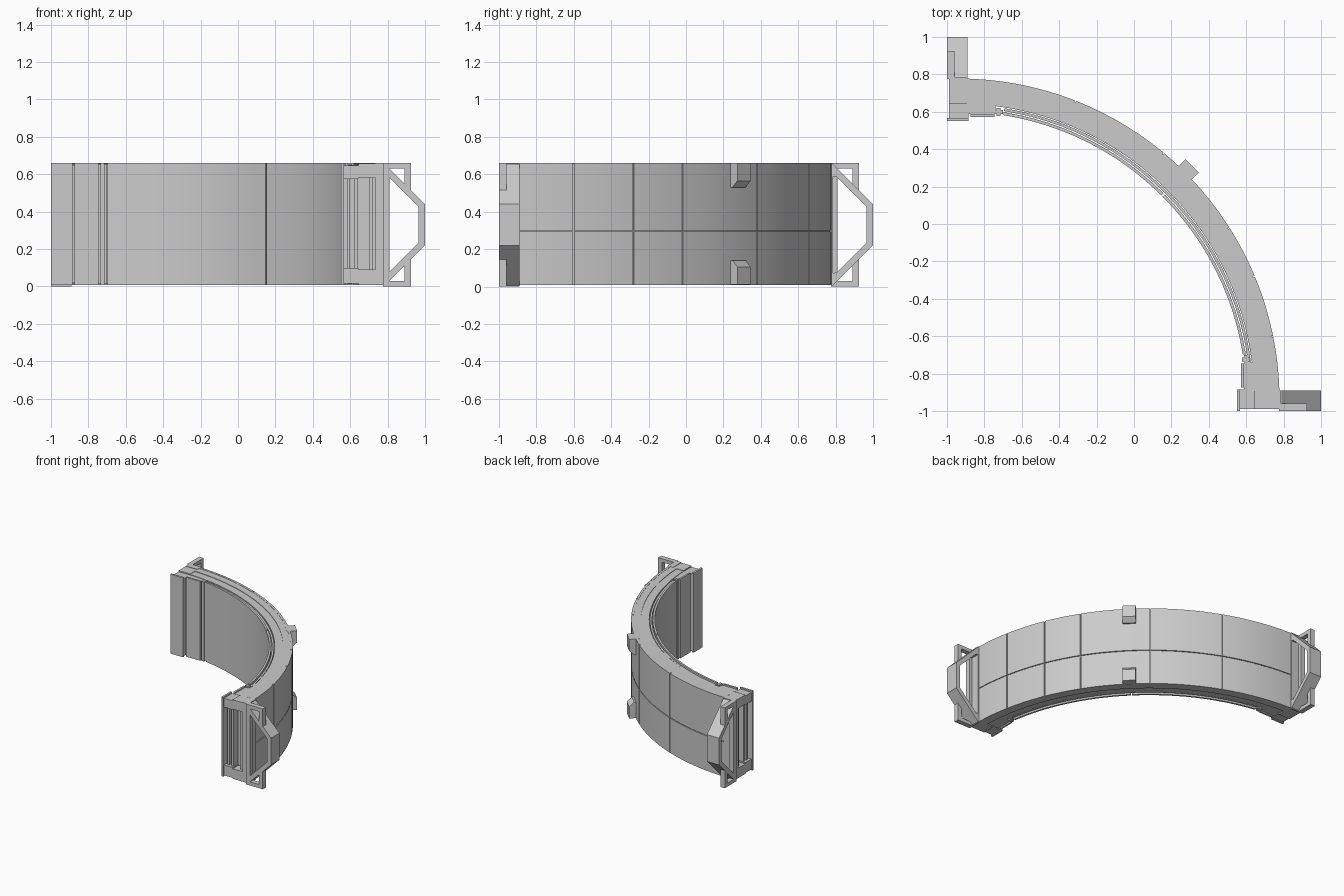
import bpy, bmesh
from math import radians, cos, sin, ceil

if "Cube" in bpy.data.objects:
    bpy.data.objects.remove(bpy.data.objects["Cube"])

CX = CY = -0.94         # centre of the quarter ring
BOT, TOP = 0.008, 0.66


def finish(bm, name, mirror=False, smooth=False):
    if mirror:          # reflect across the diagonal x = y
        dup = bmesh.ops.duplicate(bm, geom=bm.verts[:] + bm.edges[:] + bm.faces[:])
        for v in dup["geom"]:
            if isinstance(v, bmesh.types.BMVert):
                v.co.x, v.co.y = v.co.y, v.co.x
    bmesh.ops.recalc_face_normals(bm, faces=bm.faces[:])
    me = bpy.data.meshes.new(name)
    bm.to_mesh(me)
    bm.free()
    ob = bpy.data.objects.new(name, me)
    bpy.context.collection.objects.link(ob)
    if smooth:
        bpy.ops.object.select_all(action='DESELECT')
        bpy.context.view_layer.objects.active = ob
        ob.select_set(True)
        bpy.ops.object.shade_smooth_by_angle(angle=radians(25))
    return ob


def loft(bm, rings):
    """Closed solid from a list of matching cross-section rings."""
    vs = [[bm.verts.new(p) for p in ring] for ring in rings]
    n = len(vs[0])
    for a, b in zip(vs, vs[1:]):
        for i in range(n):
            j = (i + 1) % n
            bm.faces.new((a[i], a[j], b[j], b[i]))
    bm.faces.new(vs[0])
    bm.faces.new(vs[-1][::-1])


def arc(bm, r0, r1, a0, a1, z0, z1):
    """Ring sector of rectangular section, angles in degrees."""
    n = max(1, ceil((a1 - a0) / 3))
    rings = []
    for i in range(n + 1):
        t = radians(a0 + (a1 - a0) * i / n)
        rings.append([(CX + r * cos(t), CY + r * sin(t), z)
                      for r, z in ((r0, z0), (r1, z0), (r1, z1), (r0, z1))])
    loft(bm, rings)


def prism(bm, xz, y0, y1):
    loft(bm, [[(x, y, z) for x, z in xz] for y in (y0, y1)])


def box(bm, x0, x1, y0, y1, z0, z1):
    prism(bm, [(x0, z0), (x1, z0), (x1, z1), (x0, z1)], y0, y1)


# Curved wall core with a stepped top
bm = bmesh.new()
arc(bm, 1.583, 1.645, 1.7, 88.3, BOT + 0.008, 0.654)
arc(bm, 1.645, 1.708, 1.7, 88.3, BOT, 0.658)
finish(bm, "wall_core", smooth=True)

# Outer skin panels, separated by narrow seams
bm = bmesh.new()
seams = [1.7, 11.4, 22.6, 32.4, 50.2, 68.6, 88.3]
for a0, a1 in zip(seams, seams[1:]):
    for z0, z1 in ((BOT, 0.293), (0.299, TOP)):
        arc(bm, 1.70, 1.718, a0 + 0.1, a1 - 0.1, z0, z1)
finish(bm, "outer_panels", smooth=True)

# Inner lining: two panels meeting at the middle, and a backing layer
bm = bmesh.new()
for a0, a1 in ((9.0, 44.8), (45.2, 81.0)):
    arc(bm, 1.541, 1.557, a0, a1, BOT, TOP)
    arc(bm, 1.563, 1.578, a0 - 2, a1, BOT + 0.01, 0.65)
finish(bm, "inner_panels", smooth=True)

# Straight lining and ridge beside each end
bm = bmesh.new()
box(bm, 0.573, 0.588, -0.875, -0.745, BOT, TOP)
box(bm, 0.588, 0.645, -0.885, -0.74, BOT + 0.01, 0.65)
box(bm, 0.578, 0.62, -0.735, -0.715, BOT, TOP)
box(bm, 0.588, 0.61, -0.745, -0.70, BOT + 0.005, 0.655)
finish(bm, "end_lining", mirror=True)

# Open end frames with vertical posts
bm = bmesh.new()
Y0, Y1 = -0.99, -0.885
box(bm, 0.55, 0.566, -1.0, -0.885, BOT, TOP)          # inner cover plate
for z0, z1 in ((0.015, 0.10), (0.575, 0.648)):         # crossbars
    box(bm, 0.562, 0.645, Y0, Y1, z0, z1)
for z0, z1 in ((BOT, 0.09), (0.58, 0.657)):
    box(bm, 0.643, 0.74, Y0, Y1, z0, z1)
for x0, x1 in ((0.585, 0.60), (0.62, 0.64), (0.70, 0.72)):
    box(bm, x0, x1, Y0 + 0.02, Y1, 0.09, 0.58)
box(bm, 0.735, 0.778, Y0, Y1, BOT, TOP)
box(bm, 0.56, 0.76, -0.915, -0.885, 0.02, 0.64)       # back of the recess
finish(bm, "end_frame", mirror=True)

# Side brackets: deep angled band plus shallow corner braces
bm = bmesh.new()
MID = 0.33
outer = [(0.775, 0.66), (0.79, 0.65), (1.0, 0.44), (1.0, MID)]
inner = [(0.775, 0.59), (0.805, 0.585), (0.965, 0.425), (0.965, MID)]
for flip in (False, True):
    f = (lambda z: 2 * MID - z) if flip else (lambda z: z)
    for i in range(3):
        quad = [outer[i], outer[i + 1], inner[i + 1], inner[i]]
        prism(bm, [(x, f(z)) for x, z in quad], -1.0, -0.89)
    for quad in ([(0.78, 0.63), (0.925, 0.63), (0.925, 0.66), (0.78, 0.66)],
                 [(0.89, 0.54), (0.925, 0.505), (0.925, 0.635), (0.89, 0.635)]):
        prism(bm, [(x, f(z)) for x, z in quad], -1.0, -0.96)
box(bm, 0.775, 0.785, -1.0, -0.89, 0.0, TOP)
box(bm, 0.785, 0.81, -1.0, -0.96, 0.0, TOP)
finish(bm, "side_bracket", mirror=True)

# Two lugs on the outside at the middle of the curve
bm = bmesh.new()
lug = [(1.69, 0.66), (1.768, 0.66), (1.768, 0.565), (1.73, 0.53), (1.69, 0.53)]
c = cos(radians(45))
for flip in (False, True):
    rings = []
    for t in (-0.05, 0.05):
        rings.append([(CX + (r - t) * c, CY + (r + t) * c,
                       0.67 - z if flip else z) for r, z in lug])
    loft(bm, rings)
finish(bm, "outer_lugs")
